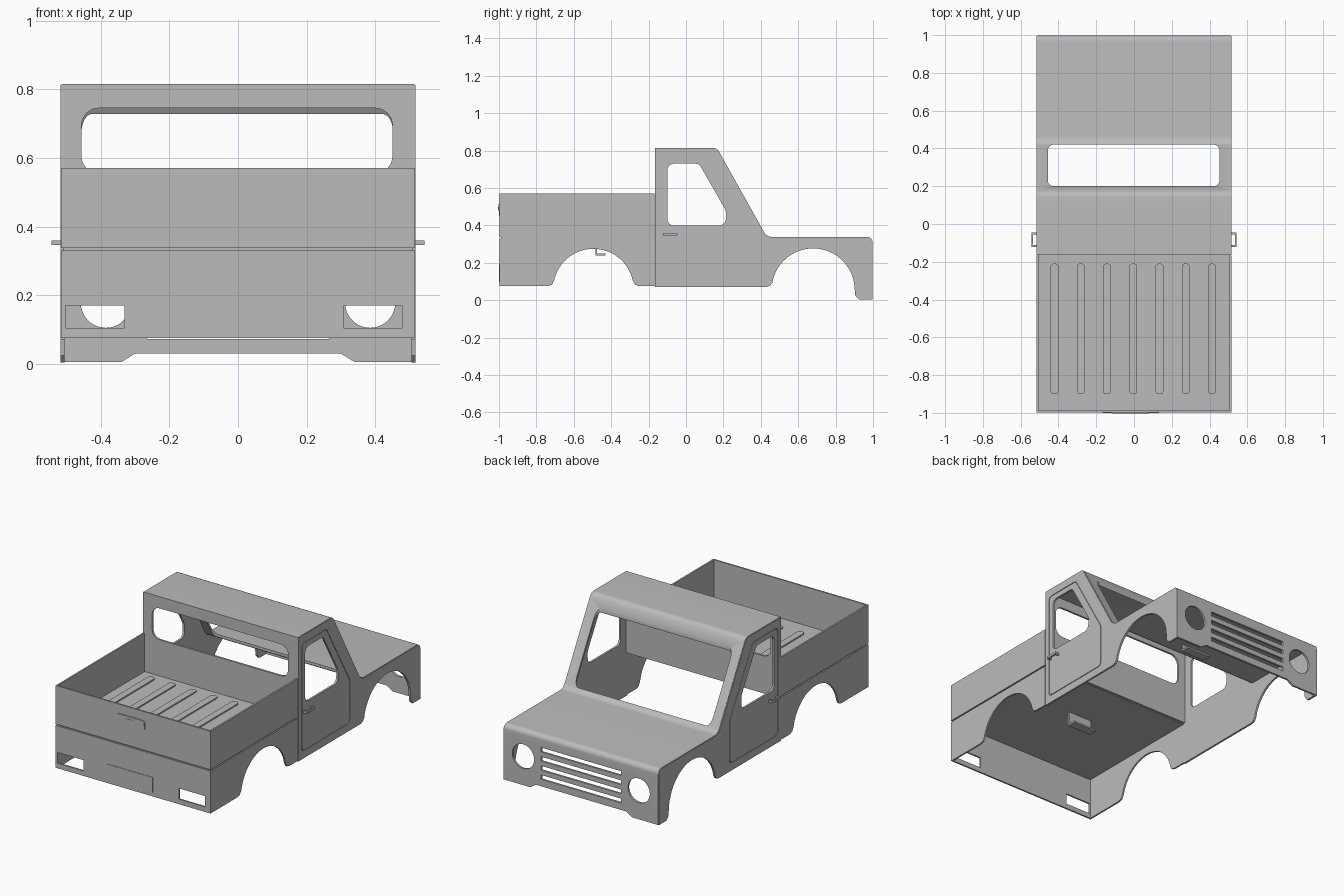
import bpy, bmesh
from math import sin, cos, radians
from mathutils import Matrix, Vector

if "Cube" in bpy.data.objects:
    bpy.data.objects.remove(bpy.data.objects["Cube"])

GREY = (0.5, 0.5, 0.5, 1)
paint = bpy.data.materials.new("body grey")
paint.use_nodes = True
paint.diffuse_color = GREY
paint.node_tree.nodes["Principled BSDF"].inputs["Base Color"].default_value = GREY

# local (u, v, depth) axes of each plate direction
PLANES = {
    "side": Matrix(((0, 0, 1, 0), (1, 0, 0, 0), (0, 1, 0, 0), (0, 0, 0, 1))),
    "end": Matrix(((1, 0, 0, 0), (0, 0, -1, 0), (0, 1, 0, 0), (0, 0, 0, 1))),
    "top": Matrix.Identity(4),
}
parts = []


def fillet(points, closed=True, steps=6):
    """Round every corner that carries a radius as third value."""
    out, n = [], len(points)
    for i, p in enumerate(points):
        c = Vector(p[:2])
        r = p[2] if len(p) > 2 else 0
        if not r or (not closed and i in (0, n - 1)):
            out.append(c)
            continue
        a = (Vector(points[i - 1][:2]) - c).normalized()
        b = (Vector(points[(i + 1) % n][:2]) - c).normalized()
        half = a.angle(b) / 2
        t = r * cos(half) / sin(half)
        mid = c + (a + b).normalized() * (r / sin(half))
        d0, d1 = c + a * t - mid, c + b * t - mid
        for k in range(steps + 1):
            d = d0.lerp(d1, k / steps).normalized()
            out.append(mid + d * r)
    return out


def box(u0, u1, v0, v1, r=0):
    return [(u0, v0, r), (u1, v0, r), (u1, v1, r), (u0, v1, r)]


def arc(cu, cv, r, start, end, steps=24):
    angles = [radians(start + (end - start) * k / steps) for k in range(steps + 1)]
    return [(cu + r * cos(a), cv + r * sin(a)) for a in angles]


def add(name, mesh):
    obj = bpy.data.objects.new(name, mesh)
    bpy.context.collection.objects.link(obj)
    mesh.materials.clear()
    mesh.materials.append(paint)
    parts.append(obj)
    return obj


def baked(obj):
    bpy.context.view_layer.update()
    dg = bpy.context.evaluated_depsgraph_get()
    return bpy.data.meshes.new_from_object(obj.evaluated_get(dg))


def plate(name, plane, offset, thick, *loops):
    """Flat sheet from outlines; inner outlines become holes."""
    curve = bpy.data.curves.new(name, "CURVE")
    curve.dimensions, curve.fill_mode, curve.extrude = "2D", "BOTH", thick / 2
    for loop in loops:
        pts = fillet(loop)
        spline = curve.splines.new("POLY")
        spline.points.add(len(pts) - 1)
        spline.use_cyclic_u = True
        for sp, p in zip(spline.points, pts):
            sp.co = (p.x, p.y, 0, 1)
    temp = bpy.data.objects.new("temp", curve)
    bpy.context.collection.objects.link(temp)
    mesh = baked(temp)
    bpy.data.objects.remove(temp)
    depth = -offset if plane == "end" else offset
    mesh.transform(PLANES[plane] @ Matrix.Translation((0, 0, depth)))
    bm = bmesh.new()
    bm.from_mesh(mesh)
    bmesh.ops.remove_doubles(bm, verts=bm.verts, dist=0.00005)
    bmesh.ops.recalc_face_normals(bm, faces=bm.faces)
    bm.to_mesh(mesh)
    bm.free()
    return add(name, mesh)


def block(name, x0, x1, y0, y1, z0, z1):
    return plate(name, "top", (z0 + z1) / 2, z1 - z0, box(x0, x1, y0, y1))


# roof, windscreen frame, bonnet and grille as one folded sheet
profile = fillet([(-0.165, 0.815), (0.165, 0.815, 0.04), (0.432, 0.338, 0.05),
                  (0.998, 0.338, 0.03), (0.998, 0.005)], closed=False)
bm = bmesh.new()
rows = [[bm.verts.new((x, p.x, p.y)) for x in (-0.514, 0.514)] for p in profile]
for a, b in zip(rows, rows[1:]):
    bm.faces.new((a[0], a[1], b[1], b[0]))
sheet = bpy.data.meshes.new("cab_shell")
bm.to_mesh(sheet)
bm.free()
shell = add("cab_shell", sheet)
solid = shell.modifiers.new("thickness", "SOLIDIFY")
solid.thickness, solid.offset = 0.012, -1

# openings for windscreen, headlights, grille slots and lower lip
slots = [box(-0.265, 0.265, z - 0.013, z + 0.013) for z in (0.085, 0.14, 0.195, 0.25)]
lamps = [arc(x, 0.178, 0.073, 0, 350, 35) for x in (-0.385, 0.385)]
lip = [(-0.34, -0.05), (0.34, -0.05), (0.34, 0.005), (0.3, 0.03, 0.02), (-0.3, 0.03, 0.02), (-0.34, 0.005)]
cutters = [
    plate("windscreen_cutter", "top", 0.6, 0.6, box(-0.456, 0.452, 0.2, 0.42, 0.03)),
    plate("grille_cutter", "end", 1.0, 0.08, *slots, *lamps, lip),
]
for c in cutters:
    cut = shell.modifiers.new(c.name, "BOOLEAN")
    cut.operation, cut.solver, cut.object = "DIFFERENCE", "EXACT", c
result = baked(shell)
shell.modifiers.clear()
shell.data = result
for c in cutters:
    parts.remove(c)
    bpy.data.objects.remove(c)

# cab sides, doors, bed sides and handles, mirrored left and right
cab_outline = ([(-0.165, 0.07), (0.43, 0.07), (0.45, 0.078)]
               + arc(0.68, 0.055, 0.222, 170, 10)
               + [(0.905, 0.025), (0.925, 0.004), (0.996, 0.004), (0.996, 0.335, 0.03),
                  (0.43, 0.335, 0.05), (0.163, 0.812, 0.04), (-0.165, 0.812)])
window = [(-0.1, 0.4, 0.035), (0.213, 0.4, 0.035), (0.213, 0.48, 0.03), (0.07, 0.73, 0.035), (-0.1, 0.73, 0.035)]
door = [(-0.135, 0.115, 0.025), (0.325, 0.115, 0.025), (0.325, 0.375, 0.025),
        (0.103, 0.765, 0.025), (-0.135, 0.765, 0.025)]
door_inset = [(0.095 + (u - 0.095) * 0.983, 0.44 + (v - 0.44) * 0.988, r) for u, v, r in door]
bed_lower = ([(-0.998, 0.075), (-0.74, 0.075), (-0.718, 0.082)]
             + arc(-0.495, 0.06, 0.215, 168, 12)
             + [(-0.272, 0.082), (-0.25, 0.075), (-0.168, 0.075), (-0.168, 0.33), (-0.998, 0.33)])

for side, s in (("left", 1), ("right", -1)):
    plate(side + "_cab_inner_panel", "side", s * 0.508, 0.006, cab_outline, window)
    plate(side + "_cab_outer_panel", "side", s * 0.514, 0.006, cab_outline, door)
    plate(side + "_door", "side", s * 0.514, 0.006, door_inset, window)
    plate(side + "_bed_lower", "side", s * 0.511, 0.01, bed_lower)
    plate(side + "_bed_upper", "side", s * 0.511, 0.01, box(-0.998, -0.168, 0.338, 0.57))
    grip = [(s * x, y) for x, y in ((0.515, -0.122), (0.543, -0.122), (0.543, -0.045), (0.515, -0.045),
                                    (0.515, -0.055), (0.535, -0.055), (0.535, -0.112), (0.515, -0.112))]
    plate(side + "_door_handle", "top", 0.353, 0.014, grip)

# cab rear wall
plate("cab_rear_wall", "end", -0.159, 0.012,
      box(-0.512, 0.512, 0.33, 0.808), box(-0.456, 0.45, 0.555, 0.745, 0.05))

# tailgate and rear panel with lamp openings
plate("tailgate", "end", -0.993, 0.01, box(-0.515, 0.515, 0.338, 0.57))
plate("rear_panel", "end", -0.993, 0.01, box(-0.515, 0.515, 0.075, 0.33),
      box(-0.502, -0.331, 0.105, 0.17), box(0.307, 0.478, 0.105, 0.17))
plate("number_plate", "end", -0.999, 0.004, box(-0.167, 0.133, 0.1, 0.19))
plate("tailgate_handle_plate", "end", -0.999, 0.004, box(-0.118, 0.08, 0.453, 0.516, 0.02))
plate("tailgate_handle_grip", "end", -1.001, 0.004, box(-0.116, 0.078, 0.476, 0.514, 0.016))
plate("tailgate_latch", "end", -1.002, 0.005, box(-0.043, 0.003, 0.485, 0.499))

# bed floor with raised ribs
block("bed_floor", -0.508, 0.508, -0.99, -0.165, 0.326, 0.338)
for i in range(7):
    x = -0.004 + (i - 3) * 0.139
    plate("floor_rib_%d" % (i + 1), "top", 0.341, 0.01, box(x - 0.021, x + 0.021, -0.9, -0.21, 0.016))

# mounting brackets below bed and bonnet
for name, y, low in (("bed", -0.485, 0.24), ("bonnet", 0.515, 0.285)):
    block(name + "_bracket_web", -0.08, 0.08, y, y + 0.01, low, 0.33)
    block(name + "_bracket_foot", -0.08, 0.08, y, y + 0.055, low, low + 0.01)

bpy.ops.object.select_all(action="DESELECT")
for p in parts:
    p.select_set(True)
bpy.context.view_layer.objects.active = shell
bpy.ops.object.shade_smooth_by_angle(angle=radians(30))
